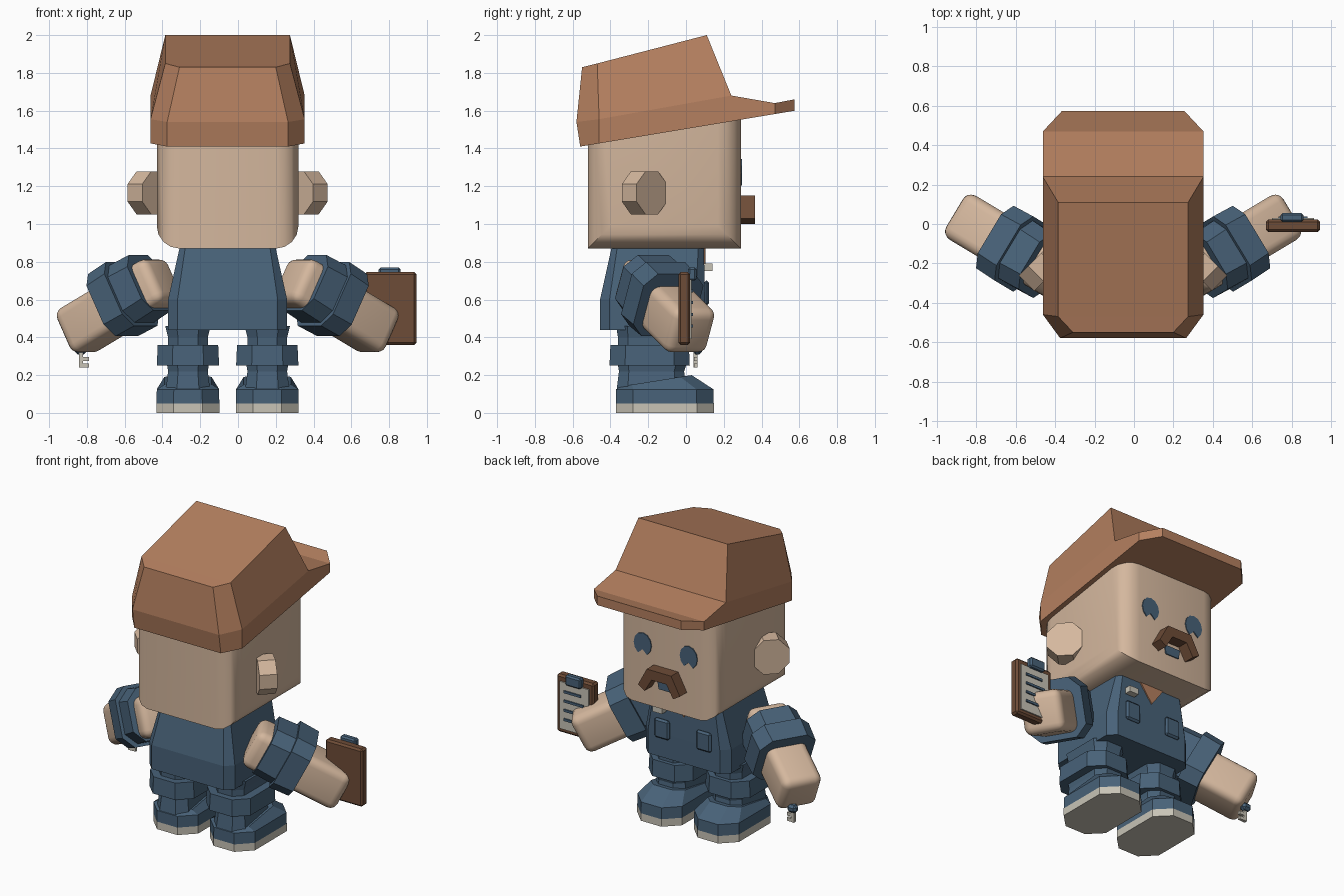
import bpy, bmesh, math
from mathutils import Vector, Matrix

if "Cube" in bpy.data.objects:
    bpy.data.objects.remove(bpy.data.objects["Cube"])

CX = -0.055  # symmetry plane of the figure


def material(name, rgb):
    m = bpy.data.materials.new(name)
    m.diffuse_color = (*rgb, 1)
    m.use_nodes = True
    m.node_tree.nodes["Principled BSDF"].inputs["Base Color"].default_value = m.diffuse_color
    return m


TAN = material("tan_cap", (0.46, 0.215, 0.115))
SKIN = material("skin", (0.66, 0.475, 0.34))
BLUE = material("work_blue", (0.065, 0.122, 0.19))
BROWN = material("dark_brown", (0.155, 0.072, 0.038))
PALE = material("pale_grey", (0.58, 0.55, 0.47))


def finish(name, bm, mat, smooth=False):
    bmesh.ops.recalc_face_normals(bm, faces=bm.faces)
    me = bpy.data.meshes.new(name)
    bm.to_mesh(me)
    bm.free()
    me.materials.append(mat)
    ob = bpy.data.objects.new(name, me)
    bpy.context.collection.objects.link(ob)
    if smooth:
        bpy.ops.object.select_all(action='DESELECT')
        ob.select_set(True)
        bpy.context.view_layer.objects.active = ob
        bpy.ops.object.shade_smooth_by_angle(angle=math.radians(35))
    return ob


def loft(name, rings, mat, frame=None):
    """Skin a stack of equal point rings and cap both ends."""
    bm = bmesh.new()
    vs = [[bm.verts.new(p) for p in r] for r in rings]
    n = len(vs[0])
    for a, b in zip(vs, vs[1:]):
        for i in range(n):
            j = (i + 1) % n
            bm.faces.new((a[i], a[j], b[j], b[i]))
    bm.faces.new(vs[0][::-1])
    bm.faces.new(vs[-1])
    if frame:
        bm.transform(frame)
    return finish(name, bm, mat)


def octagon(cx, y0, y1, hx, c, z):
    """Rectangle with cut corners; z is a number or a function of y."""
    pts = [(hx - c, y0), (hx, y0 + c), (hx, y1 - c), (hx - c, y1)]
    pts += [(-x, y) for x, y in reversed(pts)]
    return [(cx + x, y, z(y) if callable(z) else z) for x, y in pts]


def box(name, x, y, z, mat, bevel=0.0, seg=1, pick=None, frame=None):
    """Box from min/max pairs, optionally with rounded edges."""
    bm = bmesh.new()
    bmesh.ops.create_cube(bm, size=1)
    for v in bm.verts:
        v.co = [(r[0] + r[1]) / 2 + c * (r[1] - r[0]) for r, c in zip((x, y, z), v.co)]
    if bevel:
        edges = [e for e in bm.edges if pick is None or pick(e)]
        bmesh.ops.bevel(bm, geom=edges, offset=bevel, segments=seg,
                        profile=0.5, affect='EDGES')
    if frame:
        bm.transform(frame)
    return finish(name, bm, mat, smooth=seg > 1)


def plate(name, pts, y0, y1, mat):
    """Outline in x,z extruded along y."""
    return loft(name, [[(x, y, z) for x, z in pts] for y in (y0, y1)], mat)


# Head: upright corners and the side jaw edges are rounded
def head_edge(e):
    d = e.verts[0].co - e.verts[1].co
    mid = (e.verts[0].co + e.verts[1].co) / 2
    return abs(d.z) > 0.1 or (abs(d.y) > 0.1 and mid.z < 1)


box("head", (CX - .375, CX + .375), (-.52, .29), (.87, 1.58), SKIN, .12, 4, head_edge)

# Cap: rim, band and brim ring, then sloped crown
half_rim = [(.32, -.56), (.408, -.46), (.408, .24), (.408, .47), (.31, .575)]
band_z = [1.54, 1.555, 1.68, 1.64, 1.66]
bm = bmesh.new()


def pair(x, y, z):
    return [bm.verts.new((CX + s * x, y, z)) for s in (-1, 1)]


low = [pair(x, y, 1.41 + (y + .56) * .167) for x, y in half_rim]
top = [pair(x, y - (.02 if i == 0 else 0), band_z[i]) for i, (x, y) in enumerate(half_rim)]
crown = [pair(.255, -.55, 1.83), pair(.33, -.47, 1.85), pair(.33, .11, 2.0)]
for s in (0, 1):
    for i in range(4):
        bm.faces.new((low[i][s], low[i + 1][s], top[i + 1][s], top[i][s]))
    for i in range(2):
        bm.faces.new((top[i][s], top[i + 1][s], crown[i + 1][s], crown[i][s]))
for a, b in ((low[0], top[0]), (top[0], crown[0]), (top[2], crown[2]),
             (top[2], top[3]), (top[3], top[4]), (low[4], top[4]),
             (crown[0], crown[1]), (crown[1], crown[2])):
    bm.faces.new((a[0], a[1], b[1], b[0]))
bm.faces.new([p[0] for p in low] + [p[1] for p in reversed(low)])
finish("cap", bm, TAN)

# Moustache, an angular arch, with the mouth beneath it
arch = [(.155, 1.03), (.09, 1.15), (-.09, 1.15), (-.155, 1.03),
        (-.105, 1.0), (-.055, 1.085), (.055, 1.085), (.105, 1.0)]
plate("moustache", [(CX + x, z) for x, z in arch], .285, .365, BROWN)
plate("mouth", [(CX + x, z) for x, z in ((-.05, 1.0), (.05, 1.0), (.06, 1.06), (-.06, 1.06))],
      .288, .297, BLUE)

# Torso with collar opening
loft("torso", [octagon(CX, -.455, .10, .315, .05, .44),
               octagon(CX, -.455, .10, .315, .05, .60),
               octagon(CX, -.395, .095, .255, .03, .87)], BLUE)
plate("collar_opening", [(CX - .09, .872), (CX + .09, .872), (CX, .75)], .09, .104, TAN)
plate("badge", [(.08, .75), (.15, .75), (.15, .79), (.08, .79)], .095, .14, PALE)

for s, side in ((-1, "left"), (1, "right")):
    # Eye: disc with a small notch at the lower edge
    ex = CX + s * .17
    ring = [(ex + .065 * math.cos(a), 1.27 + .075 * math.sin(a))
            for a in [math.radians(-60 + 30 * k) for k in range(11)]]
    plate(side + "_eye", ring + [(ex, 1.235)], .288, .296, BLUE)

    # Ear: eight-sided disc turned towards the face
    fr = (Matrix.Translation((CX + s * .41, -.22, 1.165))
          @ Matrix.Rotation(-s * math.radians(45), 4, 'Z'))
    disc = [(.123 * math.cos(a), .123 * math.sin(a))
            for a in [math.radians(22.5 + 45 * k) for k in range(8)]]
    loft(side + "_ear", [[(x, y, z) for x, z in disc] for y in (-.055, .055)], SKIN, fr)

    # Arm and sleeve along the arm's axis, origin at the fist end
    u = Vector((s * .857, .515, -.515)).normalized()
    v = Vector((-s * .515, .857, 0)).normalized()
    w = u.cross(v) if s > 0 else v.cross(u)
    fr = Matrix((u, v, w)).transposed().to_4x4()
    fr.translation = (CX + s * .82, .035, .42)
    box(side + "_arm", (-.64, 0), (-.13, .13), (-.13, .13), SKIN, .05, 4, frame=fr)
    sleeve = []
    for t, h in ((-.55, .165), (-.42, .17), (-.42, .19), (-.29, .185)):
        sleeve.append([(t, x, z + .02) for x, z, _ in octagon(0, -h, h, h, .07, 0)])
    loft(side + "_sleeve", sleeve, BLUE, fr)

    # Chest pocket
    px = CX + s * .155
    box(side + "_pocket", (px - .055, px + .055), (.095, .122), (.57, .70), BLUE, .012)

    # Trouser leg with a rolled knee band
    lx = CX + s * .21
    leg = [(.10, .12, -.37, .005), (.22, .105, -.355, -.01), (.25, .11, -.36, 0),
           (.25, .165, -.405, .02), (.36, .16, -.40, .015), (.36, .105, -.36, -.01),
           (.40, .105, -.36, -.01), (.46, .12, -.37, .005)]
    loft(side + "_leg", [octagon(lx, y0, y1, hx, hx * .5, z) for z, hx, y0, y1 in leg], BLUE)

    # Shoe and sole
    loft(side + "_sole", [octagon(lx, -.37, .147, .166, .09, z) for z in (0, .05)], PALE)
    loft(side + "_shoe", [octagon(lx, -.37, .147, .166, .09, .05),
                          octagon(lx, -.37, .145, .165, .09, .125),
                          octagon(lx, -.345, .03, .125, .06,
                                  lambda y: .14 + .06 * (y + .345) / .375)], BLUE)

# Clipboard with sheet, written lines and clip
box("clipboard", (.67, .945), (-.04, .022), (.36, .745), BROWN, .012)
box("paper", (.70, .915), (.02, .03), (.39, .705), PALE)
for i in range(4):
    z = .46 + .062 * i
    box("paper_line", (.735 + .02 * (i % 2), .88), (.028, .038), (z - .008, z + .008), BLUE)
box("clip", (.745, .86), (.01, .055), (.70, .77), BLUE, .01)

# Key held in the left fist
box("key_stem", (-.842, -.82), (.04, .062), (.24, .36), PALE)
for z in (.24, .275):
    box("key_tooth", (-.825, -.788), (.042, .06), (z, z + .022), PALE)
box("key_head", (-.865, -.80), (.035, .085), (.31, .36), BLUE, .015)
